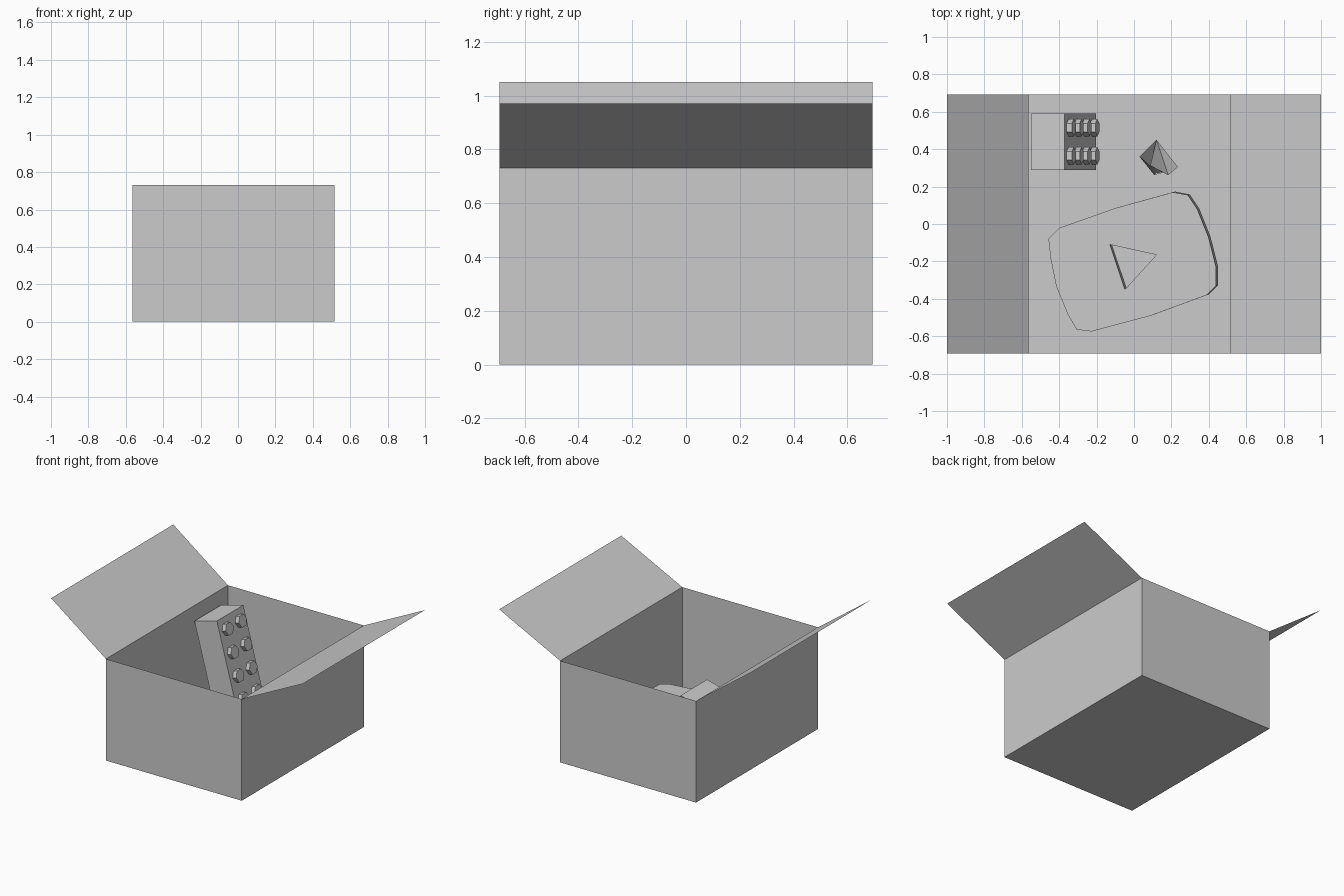
import bpy
import bmesh
from math import radians
from mathutils import Matrix, Vector

if "Cube" in bpy.data.objects:
    bpy.data.objects.remove(bpy.data.objects["Cube"], do_unlink=True)

grey = bpy.data.materials.new("plain_grey")
grey.use_nodes = True
grey.diffuse_color = (0.6, 0.6, 0.6, 1)
grey.node_tree.nodes["Principled BSDF"].inputs["Base Color"].default_value = (0.6, 0.6, 0.6, 1)


def make_object(name, bm):
    mesh = bpy.data.meshes.new(name)
    bm.to_mesh(mesh)
    bm.free()
    mesh.materials.append(grey)
    obj = bpy.data.objects.new(name, mesh)
    bpy.context.collection.objects.link(obj)
    return obj


def quad(name, corners):
    bm = bmesh.new()
    bm.faces.new([bm.verts.new(c) for c in corners])
    return make_object(name, bm)


def prism(name, outline, bottom, top):
    """Extrude a flat outline between two heights."""
    bm = bmesh.new()
    base = bm.faces.new([bm.verts.new((x, y, bottom)) for x, y in outline])
    side = bmesh.ops.extrude_face_region(bm, geom=[base])["geom"]
    verts = [v for v in side if isinstance(v, bmesh.types.BMVert)]
    bmesh.ops.translate(bm, vec=(0, 0, top - bottom), verts=verts)
    bmesh.ops.recalc_face_normals(bm, faces=bm.faces)
    return make_object(name, bm)


def bake_modifiers(obj):
    deps = bpy.context.evaluated_depsgraph_get()
    old = obj.data
    obj.data = bpy.data.meshes.new_from_object(obj.evaluated_get(deps))
    bpy.data.meshes.remove(old)
    obj.data.name = obj.name


def rest_on_floor(obj, gap=0.003):
    bpy.context.view_layer.update()
    lowest = min((obj.matrix_world @ v.co).z for v in obj.data.vertices)
    obj.location.z += gap - lowest


# Open carton: thin walls and a floor
left, right, depth, rim = -0.565, 0.515, 0.693, 0.73
bm = bmesh.new()
size = Matrix.Diagonal((right - left, 2 * depth, rim, 1))
centre = Matrix.Translation(((left + right) / 2, 0, rim / 2))
bmesh.ops.create_cube(bm, size=1, matrix=centre @ size)
bm.faces.ensure_lookup_table()
lid = [f for f in bm.faces if f.normal.z > 0.9]
bmesh.ops.delete(bm, geom=lid, context='FACES_ONLY')
make_object("carton_body", bm)

# Two open flaps
for name, hinge, tip, height in (("right_flap", left, -1, 1.05), ("left_flap", right, 1, 0.97)):
    quad(name, [(hinge, -depth, rim), (tip, -depth, height),
                (tip, depth, height), (hinge, depth, rim)])

# Toy brick leaning against the wall, with two columns of studs
length, thick, width = 0.65, 0.185, 0.3
bm = bmesh.new()
bmesh.ops.create_cube(bm, size=1, matrix=Matrix.Diagonal((thick, width, length, 1)))
for row in range(4):
    for side in (-1, 1):
        spot = Vector((thick / 2 + 0.014, side * width / 4, (row - 1.5) * length / 4))
        bmesh.ops.create_cone(bm, cap_ends=True, segments=6, radius1=0.046, radius2=0.046,
                              depth=0.03, matrix=Matrix.Translation(spot)
                              @ Matrix.Rotation(radians(90), 4, 'Y'))
brick = make_object("toy_brick", bm)
brick.rotation_euler = (0, radians(-15), 0)
brick.location = (-0.376, 0.44, 0.34)
rest_on_floor(brick)

# Rounded plaque lying at a slight tilt, with a triangular recess
outline = [(-0.46, -0.08), (-0.4, -0.02), (-0.1, 0.085), (0.21, 0.17), (0.29, 0.155),
           (0.34, 0.08), (0.4, -0.07), (0.44, -0.23), (0.44, -0.33), (0.39, -0.38),
           (0.09, -0.49), (-0.23, -0.575), (-0.31, -0.565), (-0.36, -0.48),
           (-0.42, -0.33), (-0.45, -0.18)]
triangle = [(-0.13, -0.11), (0.12, -0.165), (-0.05, -0.35)]
plaque = prism("plaque", outline, -0.1, 0)
cutter = prism("recess_cutter", triangle, -0.08, 0.1)
cutter.hide_render = True
cut = plaque.modifiers.new("recess", 'BOOLEAN')
cut.operation = 'DIFFERENCE'
cut.solver = 'EXACT'
cut.object = cutter
bake_modifiers(plaque)
bpy.data.objects.remove(cutter, do_unlink=True)
plaque.rotation_euler = (radians(2), radians(-6), 0)
rest_on_floor(plaque)

# Faceted toy animal head on the floor
bpy.ops.mesh.primitive_monkey_add(size=2)
head = bpy.context.object
head.name = head.data.name = "animal_head"
head.data.materials.append(grey)
reduce = head.modifiers.new("facets", 'DECIMATE')
reduce.ratio = 0.12
bake_modifiers(head)
head.data.shade_flat()
head.scale = (0.205, 0.205, 0.205)
head.rotation_euler = (radians(-20), 0, radians(-30.7))
head.location = (0.195, 0.406, 0.2)
rest_on_floor(head)
